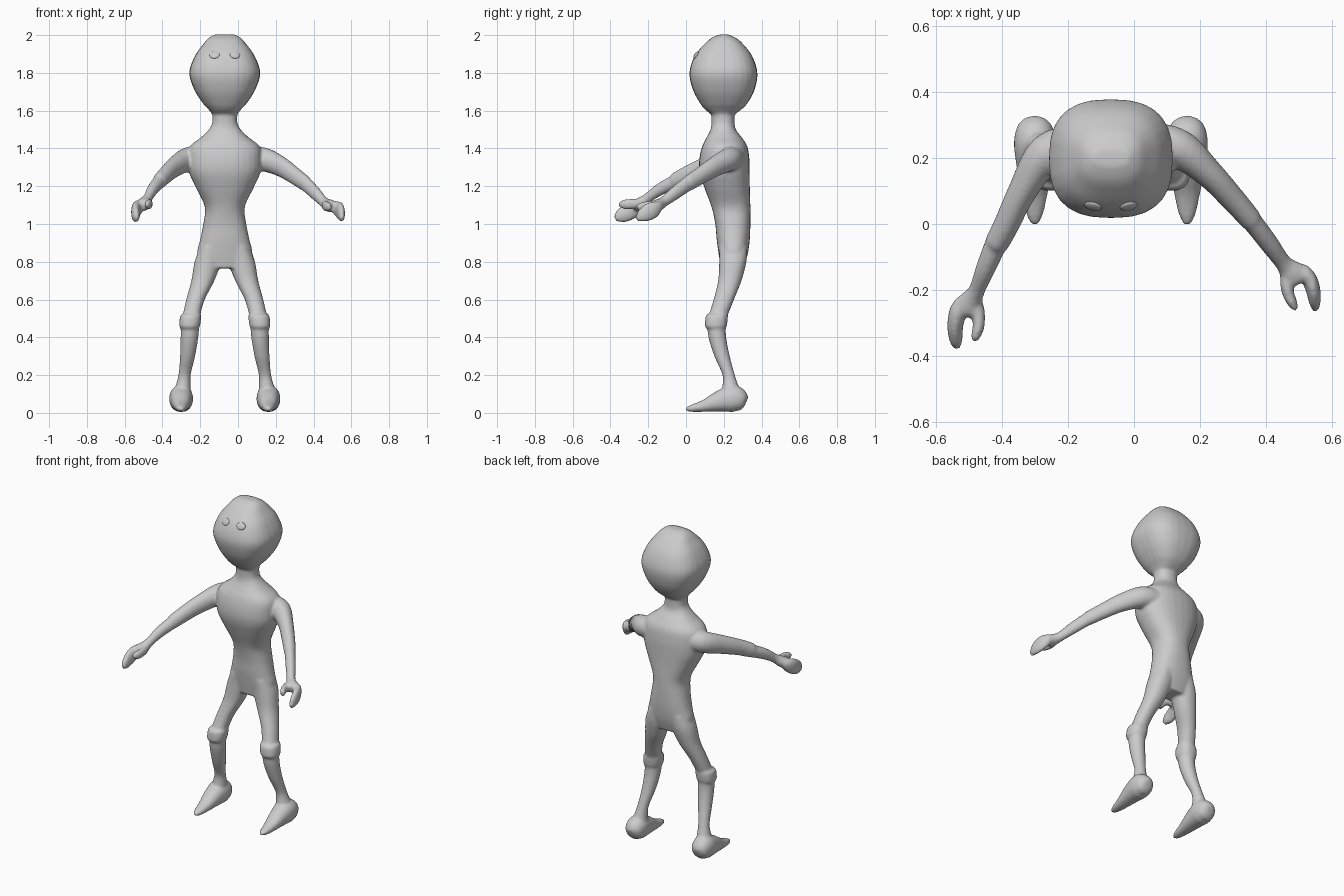
import bpy, bmesh, math
from mathutils import Vector

MID = -0.07          # symmetry line of head, torso and legs
N = 28               # sides of every cross-section
bm = bmesh.new()


def spline(pts, steps=5):
    """Catmull-Rom through n-tuples."""
    p = [pts[0]] + list(pts) + [pts[-1]]
    out = []
    for i in range(1, len(p) - 2):
        for k in range(steps):
            t = k / steps
            out.append([0.5 * (2 * b + (c - a) * t + (2 * a - 5 * b + 4 * c - d) * t * t
                               + (3 * b - a - 3 * c + d) * t ** 3)
                        for a, b, c, d in zip(p[i - 1], p[i], p[i + 1], p[i + 2])])
    return out + [list(pts[-1])]


def tube(pts, power=2.0, flat=False, steps=5):
    """Closed loft through (x, y, z, half width, half height) rings.
    flat=True keeps every ring horizontal."""
    rows = spline(pts, steps)
    loops = []
    for i, r in enumerate(rows):
        c = Vector(r[:3])
        u, v = Vector((1, 0, 0)), Vector((0, 1, 0))
        if not flat:
            t = Vector(rows[min(i + 1, len(rows) - 1)][:3]) - Vector(rows[max(i - 1, 0)][:3])
            u = t.cross(Vector((0, 0, 1))).normalized()
            v = u.cross(t).normalized()
        loop = []
        for k in range(N):
            a = math.tau * k / N
            ca, sa = math.cos(a), math.sin(a)
            x = math.copysign(abs(ca) ** (2 / power), ca) * r[3]
            y = math.copysign(abs(sa) ** (2 / power), sa) * r[4]
            loop.append(bm.verts.new(c + u * x + v * y))
        loops.append(loop)
    for a, b in zip(loops, loops[1:]):
        for k in range(N):
            bm.faces.new((a[k], a[(k + 1) % N], b[(k + 1) % N], b[k]))
    bm.faces.new(loops[0])
    bm.faces.new(loops[-1])


# head
tube([(MID, .20, 2.003, .055, .025), (MID, .20, 1.985, .085, .065), (MID, .20, 1.955, .112, .10),
      (MID, .198, 1.89, .158, .152), (MID, .198, 1.80, .188, .180), (MID, .20, 1.71, .161, .163),
      (MID, .20, 1.64, .117, .126), (MID, .197, 1.605, .085, .095), (MID, .196, 1.58, .064, .06)],
     2.6, True)

# neck and torso
tube([(MID, .196, 1.62, .07, .064), (MID, .196, 1.54, .066, .061), (MID, .197, 1.50, .085, .067),
      (MID, .202, 1.46, .125, .092), (MID, .205, 1.41, .185, .12), (MID, .203, 1.34, .195, .133),
      (MID, .205, 1.27, .188, .132), (MID, .218, 1.19, .152, .12), (MID, .238, 1.09, .106, .103),
      (MID, .248, 1.00, .114, .093), (MID, .25, .92, .13, .088), (MID, .25, .84, .146, .077),
      (MID, .245, .765, .11, .06)], 2.3, True)

for s in (-1, 1):
    # thigh
    tube([(MID + s * .075, .25, .88, .055, .075), (MID + s * .09, .248, .80, .07, .072),
          (MID + s * .116, .232, .70, .061, .062), (MID + s * .155, .20, .60, .049, .054),
          (MID + s * .178, .168, .51, .046, .05)], 2.2, True)
    # knee cuff
    tube([(MID + s * .180, .165, .522, .047, .05), (MID + s * .181, .163, .512, .056, .059),
          (MID + s * .186, .158, .46, .055, .058), (MID + s * .187, .158, .448, .046, .05)],
         2.3, True, 3)
    # shin
    tube([(MID + s * .183, .16, .49, .049, .05), (MID + s * .187, .166, .40, .047, .047),
          (MID + s * .197, .191, .30, .040, .041), (MID + s * .213, .226, .20, .033, .033),
          (MID + s * .222, .236, .13, .042, .045), (MID + s * .226, .24, .07, .05, .05)], 2.0, True)
    # foot
    fx = MID + s * .231
    tube([(fx, .318, .055, .022, .026), (fx, .30, .062, .050, .052), (fx, .25, .075, .063, .071),
          (fx, .18, .062, .056, .057), (fx, .10, .038, .041, .033), (fx, .03, .024, .026, .019),
          (fx, -.002, .02, .01, .009)], 2.2)

# arms, posed differently: upper arm, forearm, then palm, outer finger, thumb
tube([(-.17, .23, 1.35, .07, .062), (-.265, .213, 1.342, .06, .064), (-.338, .10, 1.30, .044, .054),
      (-.388, -.005, 1.255, .039, .046), (-.417, -.06, 1.226, .037, .042)])
tube([(-.395, -.01, 1.245, .034, .04), (-.418, -.06, 1.222, .034, .038),
      (-.45, -.135, 1.185, .030, .033), (-.476, -.20, 1.14, .025, .027),
      (-.495, -.235, 1.112, .037, .032), (-.505, -.26, 1.10, .045, .032),
      (-.508, -.28, 1.095, .032, .02)])
tube([(-.515, -.235, 1.105, .025, .025), (-.533, -.265, 1.085, .027, .042),
      (-.542, -.31, 1.06, .024, .046), (-.540, -.35, 1.04, .020, .036), (-.537, -.374, 1.025, .01, .014)])
tube([(-.485, -.235, 1.11, .024, .025), (-.472, -.265, 1.108, .020, .027),
      (-.471, -.31, 1.105, .018, .027), (-.48, -.34, 1.103, .015, .022), (-.486, -.357, 1.10, .007, .01)])

tube([(.04, .24, 1.35, .07, .06), (.135, .228, 1.342, .06, .063), (.225, .155, 1.305, .044, .054),
      (.30, .075, 1.255, .038, .046), (.355, .012, 1.215, .034, .042)])
tube([(.32, .05, 1.24, .031, .04), (.36, .005, 1.21, .031, .039), (.41, -.06, 1.162, .029, .035),
      (.452, -.117, 1.118, .026, .028), (.48, -.148, 1.10, .04, .032),
      (.496, -.165, 1.092, .044, .031), (.503, -.175, 1.088, .034, .02)])
tube([(.505, -.14, 1.10, .025, .025), (.530, -.165, 1.08, .024, .042), (.543, -.20, 1.062, .022, .046),
      (.548, -.235, 1.042, .018, .034), (.55, -.262, 1.025, .009, .012)])
tube([(.468, -.15, 1.10, .024, .025), (.462, -.178, 1.097, .020, .027),
      (.469, -.215, 1.093, .018, .027), (.482, -.243, 1.09, .015, .022), (.491, -.262, 1.088, .007, .01)])

# fuse everything into one smooth skin
bmesh.ops.recalc_face_normals(bm, faces=bm.faces)
mesh = bpy.data.meshes.new("body")
bm.to_mesh(mesh)
bm.free()
body = bpy.data.objects.new("body", mesh)
bpy.context.collection.objects.link(body)
fuse = body.modifiers.new("fuse", 'REMESH')
fuse.mode = 'VOXEL'
fuse.voxel_size = 0.008
fuse.use_smooth_shade = True
soften = body.modifiers.new("soften", 'SMOOTH')
soften.factor = 0.5
soften.iterations = 6

# eyes, set onto the face
deps = bpy.context.evaluated_depsgraph_get()
skin = body.evaluated_get(deps)
for side, s in (("left", 1), ("right", -1)):
    x, z = MID + s * .054, 1.895
    hit, spot, normal, _ = skin.ray_cast(Vector((x, -1, z)), Vector((0, 1, 0)))
    if not hit:
        spot, normal = Vector((x, .06, z)), Vector((0, -1, .4))
    bpy.ops.mesh.primitive_uv_sphere_add(segments=24, ring_count=12, radius=1, location=spot)
    eye = bpy.context.object
    eye.name = side + "_eye"
    eye.scale = (.027, .022, .008)
    eye.rotation_euler = normal.to_track_quat('Z', 'Y').to_euler()
    bpy.ops.object.shade_smooth()
